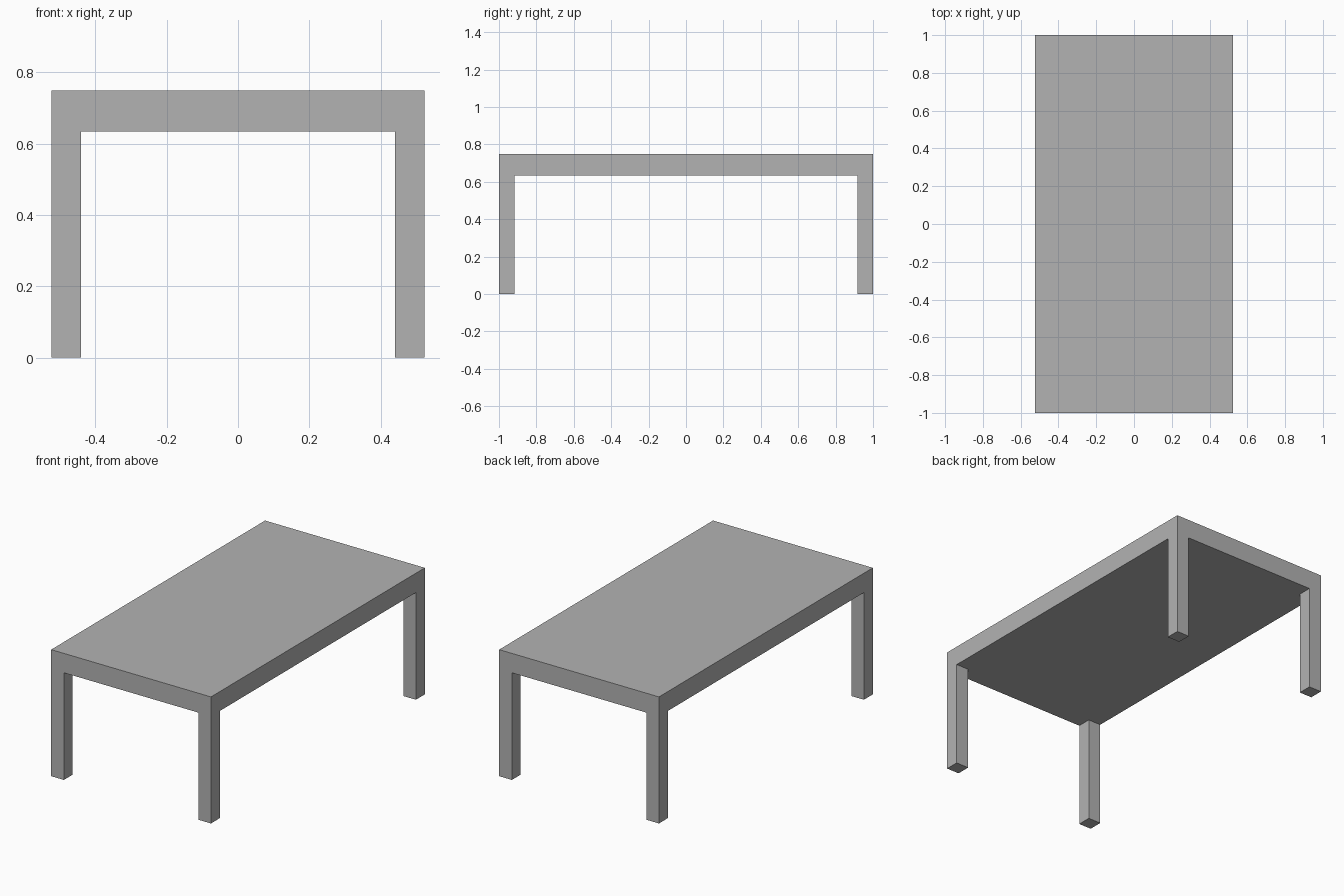
import bpy, bmesh
from mathutils import Matrix, Vector

HALF_X, HALF_Y = 0.523, 1.0
LEG = 0.083
UNDERSIDE, TOP = 0.634, 0.749

cube = bpy.data.objects.get("Cube")
if cube:
    bpy.data.objects.remove(cube, do_unlink=True)

# Plain grey finish
grey = bpy.data.materials.new("plain_grey")
grey.use_nodes = True
colour = (0.45, 0.45, 0.45, 1)
grey.diffuse_color = colour
grey.node_tree.nodes["Principled BSDF"].inputs["Base Color"].default_value = colour

# Table top slab
bm = bmesh.new()
size = Vector((2 * HALF_X, 2 * HALF_Y, TOP - UNDERSIDE))
bmesh.ops.create_cube(bm, size=1, matrix=Matrix.Translation((0, 0, (TOP + UNDERSIDE) / 2))
                      @ Matrix.Diagonal(size).to_4x4())

# Cut lines that mark out the leg footprints
for axis, half in ((Vector((1, 0, 0)), HALF_X), (Vector((0, 1, 0)), HALF_Y)):
    for side in (-1, 1):
        bmesh.ops.bisect_plane(bm, geom=bm.verts[:] + bm.edges[:] + bm.faces[:],
                               plane_co=axis * side * (half - LEG), plane_no=axis)

# Legs pulled down from the four corner faces of the underside
bm.normal_update()
corners = []
for face in bm.faces:
    centre = face.calc_center_median()
    if (face.normal.z < -0.9 and abs(centre.x) > HALF_X - LEG
            and abs(centre.y) > HALF_Y - LEG):
        corners.append(face)
for face in corners:
    foot = bmesh.ops.extrude_discrete_faces(bm, faces=[face])["faces"][0]
    for vert in foot.verts:
        vert.co.z = 0

# Merge coplanar faces so that legs and top read as one solid
bmesh.ops.dissolve_limit(bm, angle_limit=0.01, verts=bm.verts[:], edges=bm.edges[:])
bmesh.ops.recalc_face_normals(bm, faces=bm.faces[:])

mesh = bpy.data.meshes.new("table")
bm.to_mesh(mesh)
bm.free()
mesh.materials.append(grey)
bpy.context.collection.objects.link(bpy.data.objects.new("table", mesh))
